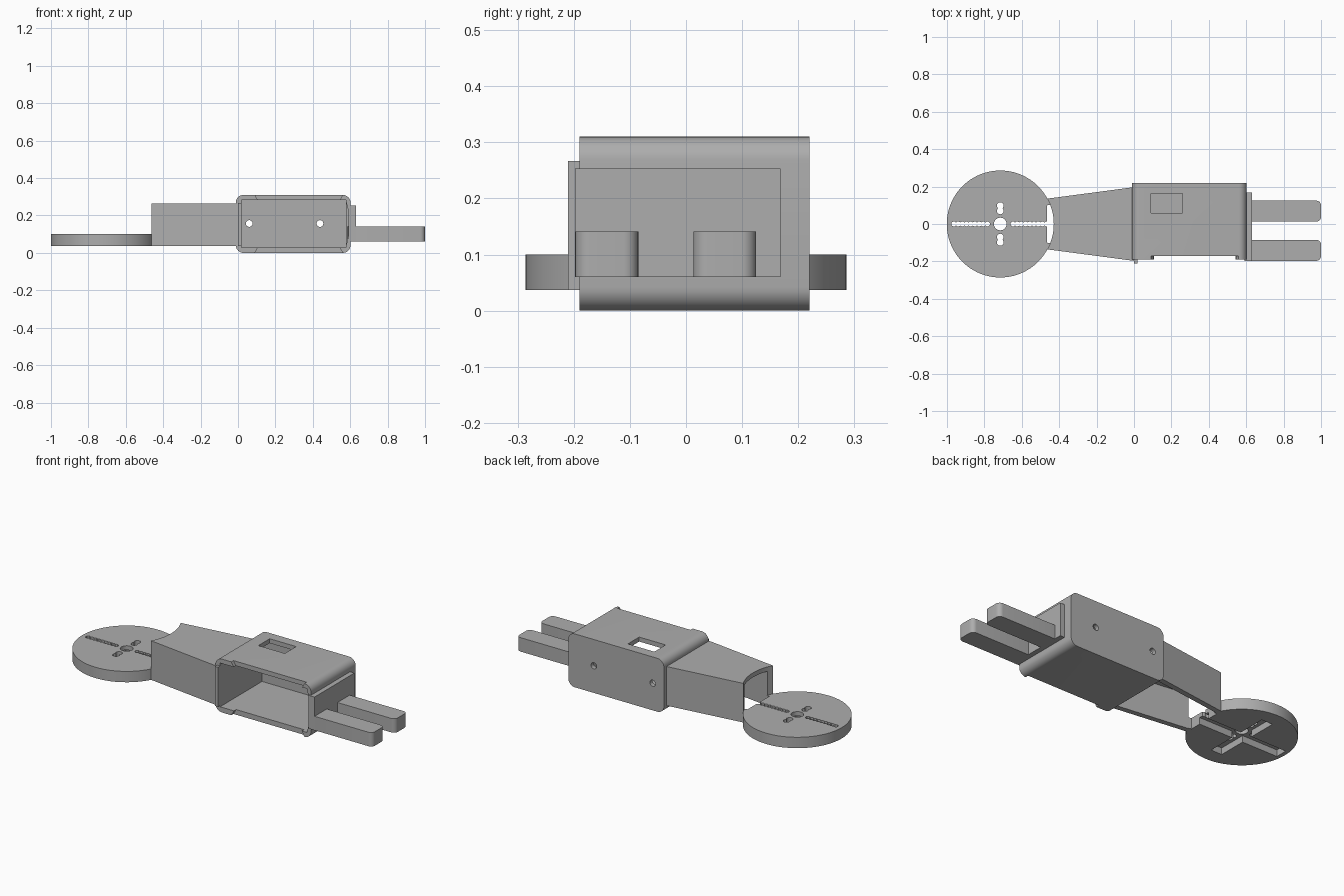
import bpy, bmesh
from math import sin, cos, pi

if "Cube" in bpy.data.objects:
    bpy.data.objects.remove(bpy.data.objects["Cube"])

grey = bpy.data.materials.new("plain_grey")
grey.use_nodes = True
COLOUR = (0.42, 0.42, 0.42, 1)
grey.diffuse_color = COLOUR
grey.node_tree.nodes["Principled BSDF"].inputs["Base Color"].default_value = COLOUR


def circle(cx, cy, r, n=24):
    return [(cx + r * cos(2 * pi * i / n), cy + r * sin(2 * pi * i / n)) for i in range(n)]


def rect(x0, x1, y0, y1):
    return [(x0, y0), (x1, y0), (x1, y1), (x0, y1)]


def rounded(x0, x1, y0, y1, r, n=8):
    corners = [(x1 - r, y1 - r), (x0 + r, y1 - r), (x0 + r, y0 + r), (x1 - r, y0 + r)]
    return [(cx + r * cos((k + i / n) * pi / 2), cy + r * sin((k + i / n) * pi / 2))
            for k, (cx, cy) in enumerate(corners) for i in range(n + 1)]


def prism(name, outlines, lo, hi, axis="z"):
    """Extrude one or more outlines along z (outline in xy) or y (outline in xz)."""
    bm = bmesh.new()
    for pts in outlines:
        rings = [[bm.verts.new((a, b, t) if axis == "z" else (a, t, b)) for a, b in pts]
                 for t in (lo, hi)]
        for ring in rings:
            bm.faces.new(ring)
        for i in range(len(pts)):
            j = (i + 1) % len(pts)
            bm.faces.new((rings[0][i], rings[0][j], rings[1][j], rings[1][i]))
    bmesh.ops.recalc_face_normals(bm, faces=bm.faces)
    mesh = bpy.data.meshes.new(name)
    bm.to_mesh(mesh)
    bm.free()
    mesh.materials.append(grey)
    obj = bpy.data.objects.new(name, mesh)
    bpy.context.collection.objects.link(obj)
    return obj


def cut(obj, *cutters):
    """Subtract the cutters, keep the result and delete them."""
    for c in cutters:
        mod = obj.modifiers.new("cut", "BOOLEAN")
        mod.operation, mod.solver, mod.object = "DIFFERENCE", "EXACT", c
        mod.use_self = True
    graph = bpy.context.evaluated_depsgraph_get()
    mesh = bpy.data.meshes.new_from_object(obj.evaluated_get(graph))
    obj.modifiers.clear()
    obj.data = mesh
    for c in cutters:
        bpy.data.objects.remove(c)


DISC_X, DISC_R = -0.715, 0.286
BOTTOM, DISC_TOP = 0.037, 0.1
cavity = [(-0.465, -0.1), (-0.008, -0.165), (-0.008, 0.165), (-0.465, 0.1)]

# Round horn plate: cross recess underneath, centre hole and rows of small holes
disc = prism("horn_disc", [circle(DISC_X, 0, DISC_R, 96)], BOTTOM, DISC_TOP)
row_holes = [circle(DISC_X + s * (0.068 + 0.0225 * i), 0, 0.0135, 12)
             for s in (-1, 1) for i in range(9)]
side_holes = [circle(DISC_X, s * d, 0.018, 16) for s in (-1, 1) for d in (0.07, 0.098)]
cut(disc,
    prism("cutter_recess_x", [rect(DISC_X - 0.262, DISC_X + 0.262, -0.035, 0.035)], 0, 0.075),
    prism("cutter_recess_y", [rect(DISC_X - 0.035, DISC_X + 0.035, -0.2, 0.2)], 0, 0.075),
    prism("cutter_centre", [circle(DISC_X, 0, 0.034)], 0, 0.2),
    prism("cutter_rows", row_holes[::2] + side_holes[::2], 0, 0.2),
    prism("cutter_rows_between", row_holes[1::2] + side_holes[1::2], 0, 0.2),
    prism("cutter_arm_cavity", [cavity], 0, 0.2))

# Tapered arm: open below and at the disc end, top scooped around the disc
arm = prism("tapered_arm", [[(-0.468, -0.135), (0, -0.197), (0, 0.197), (-0.468, 0.135)]],
            BOTTOM, 0.264)
cut(arm,
    prism("cutter_cavity", [[(-0.5, -0.1)] + cavity[1:3] + [(-0.5, 0.1)]], 0, 0.238),
    prism("cutter_scoop", [circle(DISC_X, 0, DISC_R, 96)], DISC_TOP, 0.4))

# Housing: rounded box open at the front
X0, X1, FRONT, BACK, HEIGHT = -0.012, 0.602, -0.19, 0.22, 0.31
housing = prism("housing", [rounded(X0, X1, 0, HEIGHT, 0.042)], FRONT, BACK, "y")
bow = [(0.575 + 0.022 * sin(pi * i / 12), 0.03 + 0.252 * i / 12) for i in range(13)]
cut(housing,
    prism("cutter_inside", [rect(0.018, 0.577, 0.03, 0.284)], -0.3, 0.195, "y"),
    prism("cutter_rim", [[(0.09, -0.1), (0.56, -0.1), (0.56, 0), (0.54, 0.035),
                          (0.54, 0.275), (0.56, 0.31), (0.56, 0.4), (0.09, 0.4),
                          (0.09, 0.31), (0.11, 0.275), (0.11, 0.035), (0.09, 0)]],
          -0.3, -0.17, "y"),
    prism("cutter_bow", [[(0.5, 0.03)] + bow + [(0.5, 0.282)]], -0.3, -0.175, "y"),
    prism("cutter_window", [rect(0.09, 0.26, 0.058, 0.162)], 0.2, 0.4),
    prism("cutter_screw_holes", [circle(0.06, 0.157, 0.018), circle(0.438, 0.157, 0.018)],
          0.1, 0.3, "y"))
lip = prism("housing_lip", [rect(0, 0.018, -0.21, -0.18)], BOTTOM, 0.267)

# Plate and two prongs on the far end
plate = prism("prong_plate", [rect(0.59, 0.63, -0.198, 0.168)], 0.06, 0.253)
prongs = [prism(name, [rounded(0.585, 1.0, y, y + 0.112, 0.026)], 0.06, 0.141)
          for name, y in (("front_prong", -0.197), ("back_prong", 0.013))]

# Smooth the round surfaces and keep the edges sharp
bpy.ops.object.select_all(action="DESELECT")
for obj in [disc, arm, housing, lip, plate] + prongs:
    obj.select_set(True)
    bpy.context.view_layer.objects.active = obj
bpy.ops.object.shade_smooth_by_angle(angle=pi / 6)
